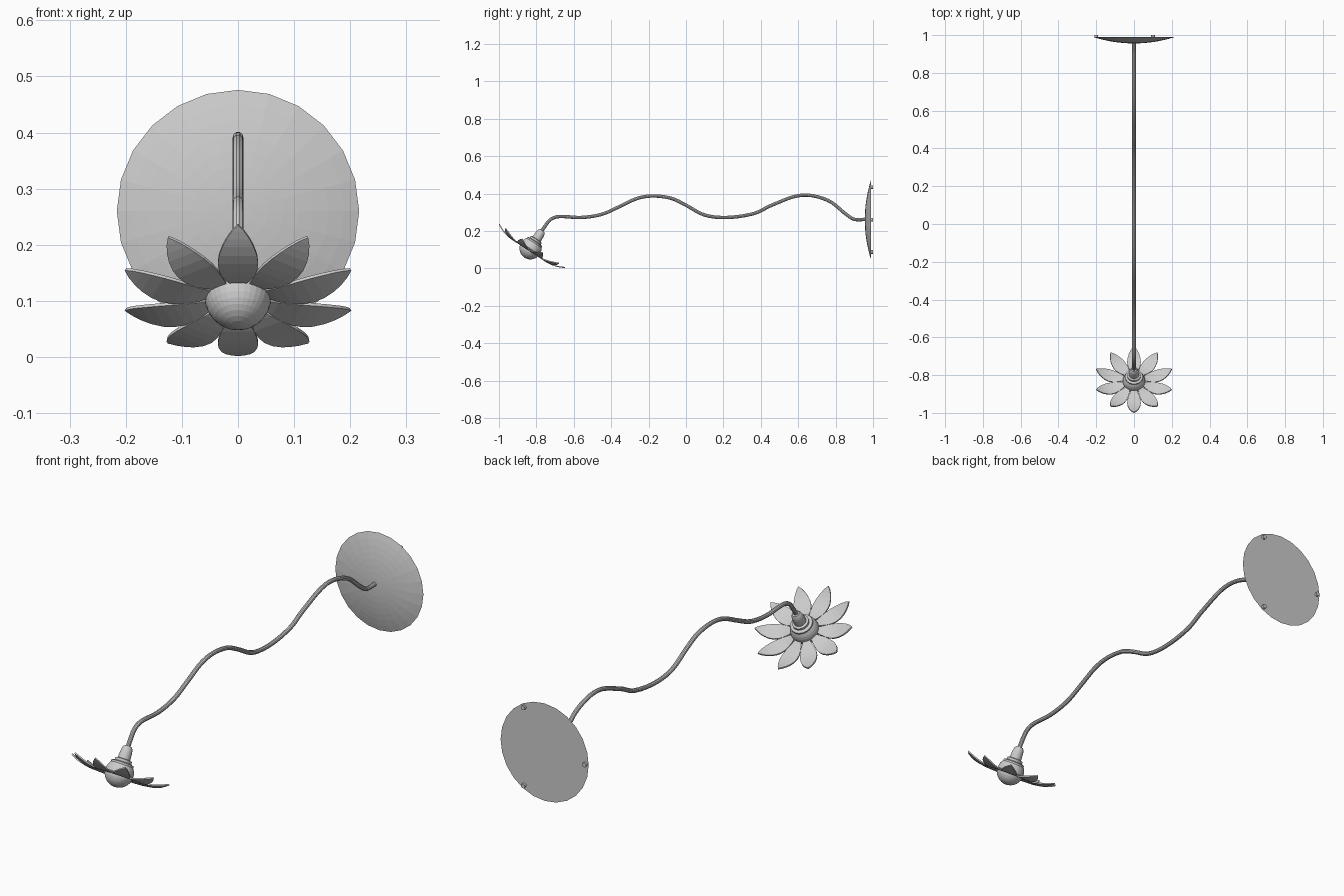
import bpy, bmesh, math
from mathutils import Matrix, Vector

cube = bpy.data.objects.get("Cube")
if cube:
    bpy.data.objects.remove(cube, do_unlink=True)

# Tilted frame of the flower head: local z runs back up into the stem
HEAD = Matrix.Translation((0, -0.8225, 0.12)) @ Matrix.Rotation(math.radians(-33.3), 4, 'X')
# Frame of the wall plate: local z points out to the front
PLATE = Matrix.Translation((0, 0.99, 0.26)) @ Matrix.Rotation(math.radians(90), 4, 'X')


def add_mesh(name, bm, matrix):
    bmesh.ops.recalc_face_normals(bm, faces=bm.faces)
    mesh = bpy.data.meshes.new(name)
    bm.to_mesh(mesh)
    bm.free()
    obj = bpy.data.objects.new(name, mesh)
    obj.matrix_world = matrix
    bpy.context.collection.objects.link(obj)
    return obj


def lathe(name, profile, sides, matrix):
    """Spin a (radius, height) profile about local z."""
    bm = bmesh.new()
    verts = [bm.verts.new((r, 0, h)) for r, h in profile]
    edges = [bm.edges.new(pair) for pair in zip(verts, verts[1:])]
    bmesh.ops.spin(bm, geom=verts + edges, cent=(0, 0, 0), axis=(0, 0, 1),
                   angle=math.tau, steps=sides, use_duplicate=False)
    bmesh.ops.remove_doubles(bm, verts=bm.verts, dist=1e-5)
    return add_mesh(name, bm, matrix)


def smooth(obj):
    bpy.ops.object.select_all(action='DESELECT')
    obj.select_set(True)
    bpy.context.view_layer.objects.active = obj
    bpy.ops.object.shade_smooth_by_angle(angle=math.radians(35))


# Wall plate: shallow spherical cap with a flat back
radius, rise, rings = 0.216, 0.034, 8
sphere = (radius ** 2 + rise ** 2) / (2 * rise)
cap = []
for i in range(rings + 1):
    r = radius * (1 - i / rings)
    cap.append((r, math.sqrt(sphere ** 2 - r ** 2) - sphere + rise))
lathe("wall_plate", [(0, 0)] + cap, 24, PLATE)

# Three mounting pegs behind the plate
for i in range(3):
    a = math.radians(60 + 120 * i)
    spot = PLATE @ Matrix.Translation((0.2 * math.cos(a), 0.2 * math.sin(a), 0))
    lathe(f"mounting_peg_{i + 1}", [(0, -0.01), (0.01, -0.01), (0.01, 0.002), (0, 0.002)], 12, spot)

# Wavy stem from plate to flower, as (y, z) points
path = [(0.965, 0.262), (0.9, 0.262), (0.86, 0.286), (0.757, 0.364), (0.617, 0.391),
        (0.457, 0.337), (0.366, 0.294), (0.22, 0.272), (0.1, 0.285), (-0.008, 0.342),
        (-0.078, 0.374), (-0.175, 0.387), (-0.26, 0.374), (-0.356, 0.33), (-0.45, 0.289),
        (-0.56, 0.272), (-0.677, 0.277), (-0.72, 0.264), (-0.75, 0.231), (-0.785, 0.177)]
curve = bpy.data.curves.new("stem", 'CURVE')
curve.dimensions = '3D'
curve.bevel_depth = 0.0095
curve.bevel_resolution = 3
curve.resolution_u = 5
curve.use_fill_caps = True
spline = curve.splines.new('BEZIER')
spline.bezier_points.add(len(path) - 1)
for i, (point, (y, z)) in enumerate(zip(spline.bezier_points, path)):
    before = Vector((0, *path[max(i - 1, 0)]))
    after = Vector((0, *path[min(i + 1, len(path) - 1)]))
    here = Vector((0, y, z))
    tangent = (after - before).normalized()
    point.co = here
    point.handle_left = here - tangent * (here - before).length / 3
    point.handle_right = here + tangent * (after - here).length / 3
stem = bpy.data.objects.new("stem", curve)
bpy.context.collection.objects.link(stem)
bpy.ops.object.select_all(action='DESELECT')
stem.select_set(True)
bpy.context.view_layer.objects.active = stem
bpy.ops.object.convert(target='MESH')
smooth(bpy.context.view_layer.objects.active)

# Bulb at the flower's heart
bm = bmesh.new()
bmesh.ops.create_uvsphere(bm, u_segments=32, v_segments=16, radius=0.059)
add_mesh("bulb", bm, HEAD @ Matrix.Translation((0, 0, -0.016)))

# Stepped socket joining bulb and stem
socket = [(0, 0.015), (0.047, 0.015), (0.047, 0.027), (0.035, 0.031), (0.035, 0.041),
          (0.026, 0.044), (0.024, 0.075), (0.021, 0.089), (0.015, 0.098), (0, 0.1)]
smooth(lathe("socket", socket, 24, HEAD))

# Ten cupped petals, each from (distance, half width) stations
stations = [(0.05, 0.012), (0.07, 0.021), (0.09, 0.029), (0.11, 0.034), (0.13, 0.036),
            (0.15, 0.034), (0.17, 0.028), (0.185, 0.021), (0.2, 0.011), (0.211, 0)]
across = (-1, -0.5, 0, 0.5, 1)
for i in range(10):
    bm = bmesh.new()
    rows = []
    for r, w in stations:
        h = -0.029 + 2.9 * (r - 0.11) ** 2
        rows.append([bm.verts.new((w * s, -r, h)) for s in across])
    for a, b in zip(rows, rows[1:]):
        for k in range(len(across) - 1):
            bm.faces.new((a[k], a[k + 1], b[k + 1], b[k]))
    bmesh.ops.remove_doubles(bm, verts=bm.verts, dist=1e-5)
    petal = add_mesh(f"petal_{i + 1}", bm, HEAD @ Matrix.Rotation(math.tau * i / 10, 4, 'Z'))
    solid = petal.modifiers.new("thickness", 'SOLIDIFY')
    solid.thickness = 0.006
    solid.offset = 0
